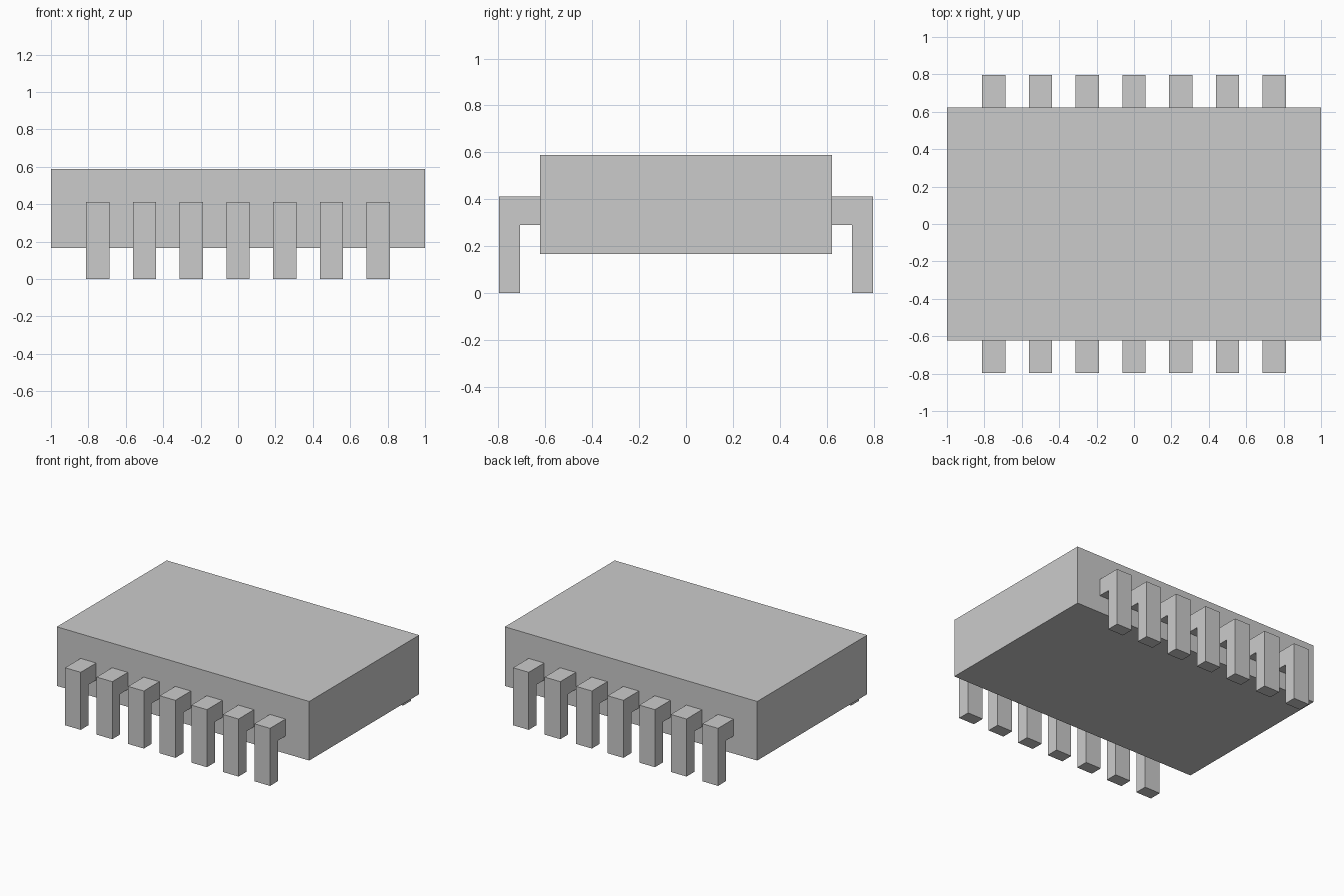
import bpy
import bmesh

if "Cube" in bpy.data.objects:
    bpy.data.objects.remove(bpy.data.objects["Cube"])

BODY_Y, BODY_BOTTOM, BODY_TOP = 0.622, 0.165, 0.588
PIN_COUNT, PIN_PITCH, PIN_WIDTH = 7, 0.25, 0.124


def extrude_profile(name, profile, width):
    """Extrude a closed (y, z) outline along x, centred on x = 0."""
    bm = bmesh.new()
    face = bm.faces.new([bm.verts.new((-width / 2, y, z)) for y, z in profile])
    result = bmesh.ops.extrude_face_region(bm, geom=[face])
    verts = [g for g in result["geom"] if isinstance(g, bmesh.types.BMVert)]
    bmesh.ops.translate(bm, verts=verts, vec=(width, 0, 0))
    bmesh.ops.recalc_face_normals(bm, faces=bm.faces)
    mesh = bpy.data.meshes.new(name)
    bm.to_mesh(mesh)
    bm.free()
    return mesh


def add_object(name, mesh, location=(0, 0, 0)):
    obj = bpy.data.objects.new(name, mesh)
    obj.location = location
    bpy.context.collection.objects.link(obj)
    return obj


# Chip package: a plain block
body = [(-BODY_Y, BODY_BOTTOM), (BODY_Y, BODY_BOTTOM),
        (BODY_Y, BODY_TOP), (-BODY_Y, BODY_TOP)]
add_object("chip_body", extrude_profile("chip_body", body, 2.0))

# Bent pins: an L outline, flipped in y for the back row
pin = [(-0.61, 0.412), (-0.797, 0.412), (-0.797, 0.0),
       (-0.708, 0.0), (-0.708, 0.29), (-0.61, 0.29)]
for row, side in (("front", 1), ("back", -1)):
    mesh = extrude_profile(row + "_pin", [(y * side, z) for y, z in pin], PIN_WIDTH)
    for i in range(PIN_COUNT):
        x = (i - (PIN_COUNT - 1) / 2) * PIN_PITCH
        add_object(f"{row}_pin_{i + 1}", mesh, (x, 0, 0))
